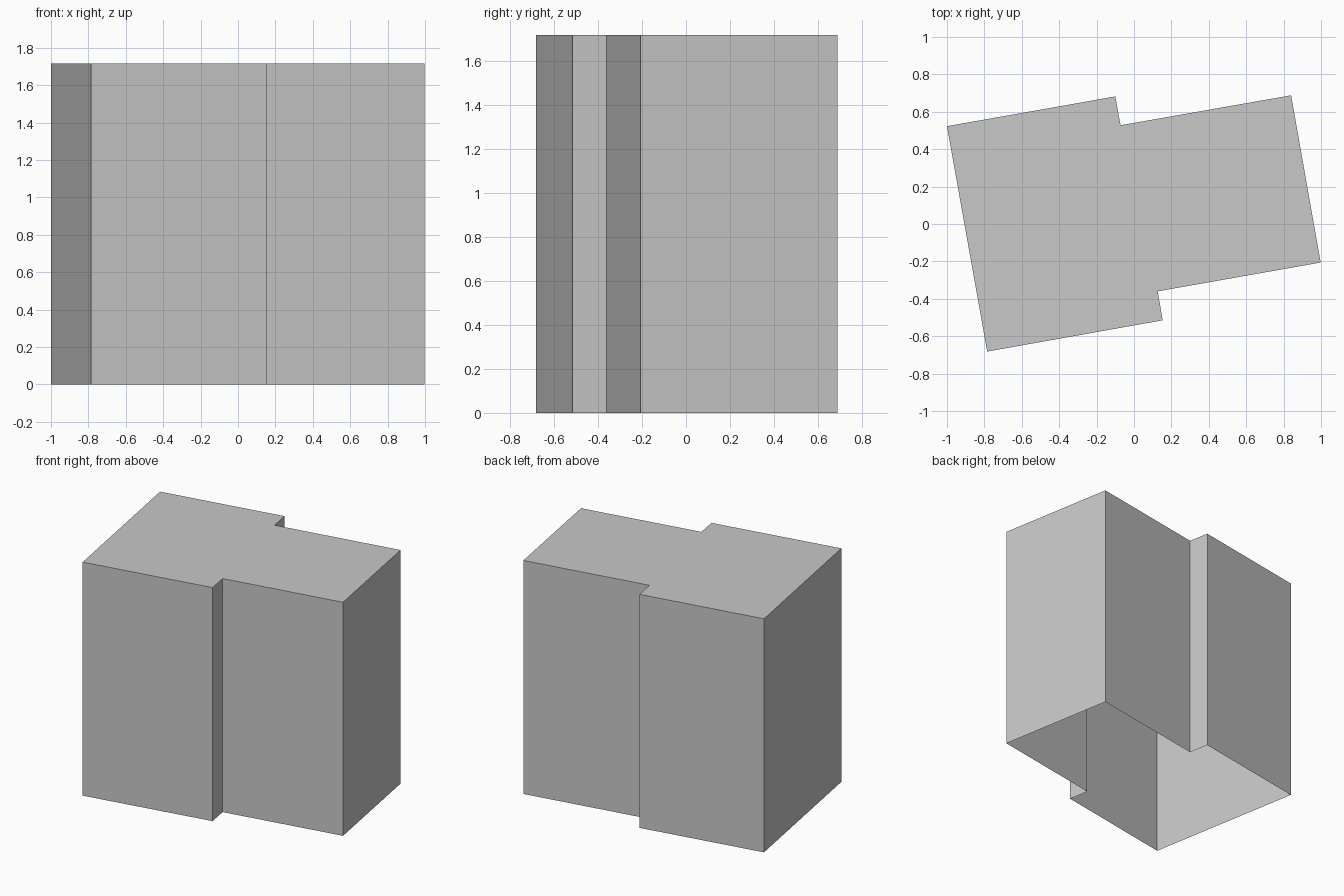
import bpy
import bmesh

cube = bpy.data.objects.get("Cube")
if cube:
    bpy.data.objects.remove(cube, do_unlink=True)

HEIGHT = 1.716

# Stepped footprint, counter-clockwise from the front left corner
FOOTPRINT = [
    (-0.785, -0.682), (0.153, -0.515), (0.127, -0.36), (0.998, -0.206),
    (0.84, 0.688), (-0.072, 0.528), (-0.1, 0.682), (-1.0, 0.523),
]

# Plain grey for the whole shell
grey = bpy.data.materials.new("plain_grey")
grey.use_nodes = True
colour = (0.58, 0.58, 0.58, 1.0)
grey.diffuse_color = colour
grey.node_tree.nodes["Principled BSDF"].inputs["Base Color"].default_value = colour

# Walls and flat roof, open underneath
bm = bmesh.new()
base = [bm.verts.new((x, y, 0)) for x, y in FOOTPRINT]
roof = [bm.verts.new((x, y, HEIGHT)) for x, y in FOOTPRINT]
bm.faces.new(roof)
for i in range(len(base)):
    j = (i + 1) % len(base)
    bm.faces.new((base[i], base[j], roof[j], roof[i]))

mesh = bpy.data.meshes.new("building_shell")
bm.to_mesh(mesh)
bm.free()
mesh.materials.append(grey)
shell = bpy.data.objects.new("building_shell", mesh)
bpy.context.collection.objects.link(shell)
